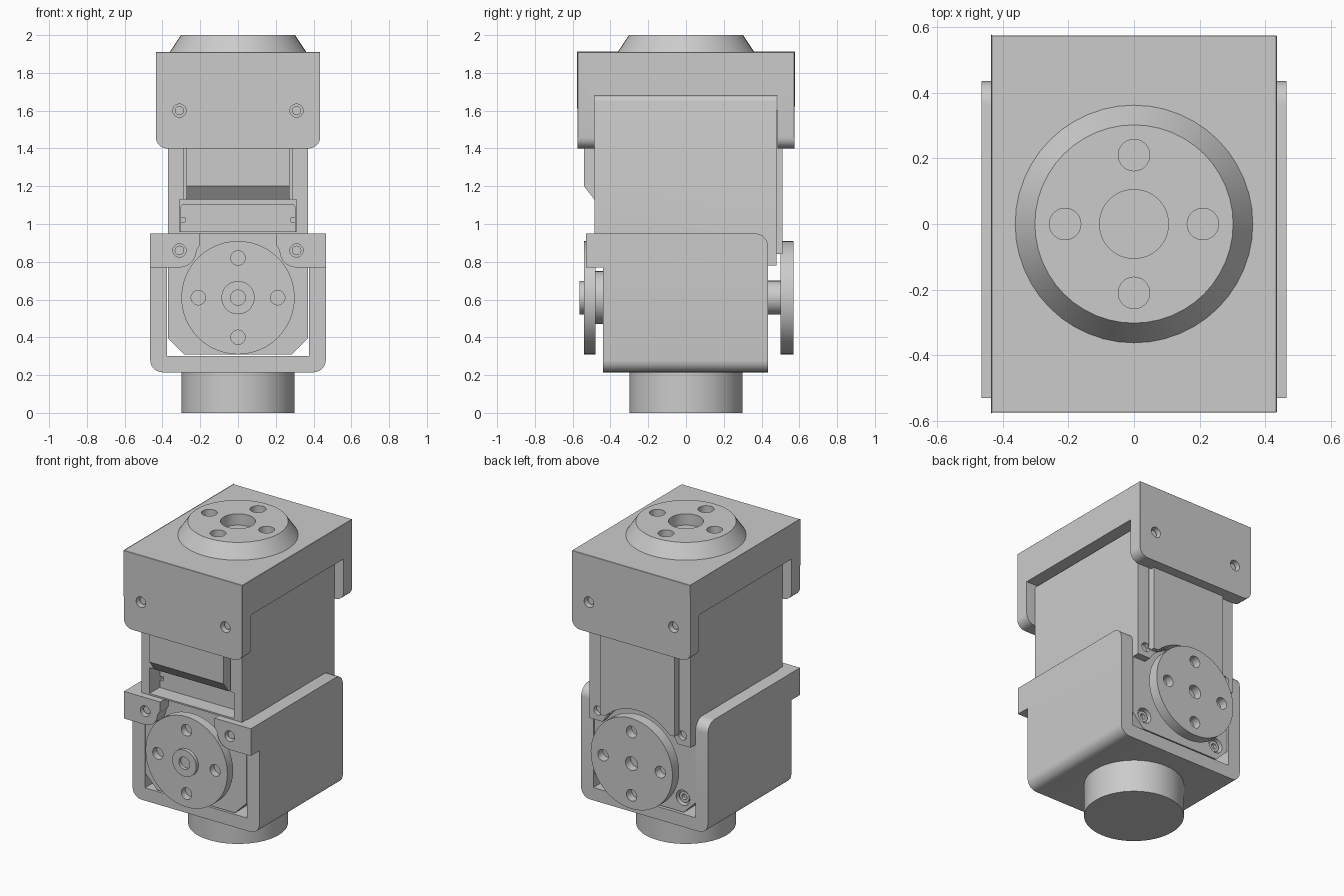
import bpy, bmesh, math
from mathutils import Matrix, Vector

cube = bpy.data.objects.get("Cube")
if cube:
    bpy.data.objects.remove(cube, do_unlink=True)

grey = bpy.data.materials.new("light_grey")
grey.use_nodes = True
COLOUR = (0.6, 0.6, 0.6, 1)
grey.diffuse_color = COLOUR
for node in grey.node_tree.nodes:
    if node.type == 'BSDF_PRINCIPLED':
        node.inputs["Base Color"].default_value = COLOUR
parts = []


def finish(name, bm):
    bmesh.ops.recalc_face_normals(bm, faces=bm.faces)
    mesh = bpy.data.meshes.new(name)
    bm.to_mesh(mesh)
    bm.free()
    mesh.materials.append(grey)
    ob = bpy.data.objects.new(name, mesh)
    bpy.context.collection.objects.link(ob)
    parts.append(ob)
    return ob


def bevel(bm, rule, size, segments=1):
    """Bevel the edges whose two end points satisfy the rule."""
    edges = [e for e in bm.edges if rule(e.verts[0].co, e.verts[1].co)]
    bmesh.ops.bevel(bm, geom=edges, offset=size, segments=segments,
                    profile=0.5, affect='EDGES', clamp_overlap=True)


def prism(points, axis, start, end):
    """Extrude a profile: (y, z) along x, or (x, z) along y."""
    bm = bmesh.new()
    place = (lambda d, p: (d, p[0], p[1])) if axis == 'X' else (lambda d, p: (p[0], d, p[1]))
    a = [bm.verts.new(place(start, p)) for p in points]
    b = [bm.verts.new(place(end, p)) for p in points]
    bm.faces.new(a)
    bm.faces.new(b)
    for i in range(len(a)):
        j = (i + 1) % len(a)
        bm.faces.new((a[i], a[j], b[j], b[i]))
    return bm


def box(x0, x1, y0, y1, z0, z1):
    return prism([(y0, z0), (y1, z0), (y1, z1), (y0, z1)], 'X', x0, x1)


def cylinder(axis, a, b, start, end, r1, r2=None):
    """Cylinder or cone centred on (x, z) along y, or on (x, y) along z."""
    bm = bmesh.new()
    mid = (start + end) / 2
    if axis == 'Y':
        m = Matrix.Translation((a, mid, b)) @ Matrix.Rotation(-math.pi / 2, 4, 'X')
    else:
        m = Matrix.Translation((a, b, mid))
    bmesh.ops.create_cone(bm, cap_ends=True, segments=48, radius1=r1,
                          radius2=r1 if r2 is None else r2,
                          depth=end - start, matrix=m)
    return bm


def cut(ob, cutters):
    """Subtract each cutter, then drop it."""
    for bm in cutters:
        tool = finish("cutter", bm)
        parts.remove(tool)
        tool.hide_render = True
        mod = ob.modifiers.new("cut", 'BOOLEAN')
        mod.operation, mod.solver, mod.object = 'DIFFERENCE', 'EXACT', tool
        bpy.context.view_layer.update()
        mesh = bpy.data.meshes.new_from_object(
            ob.evaluated_get(bpy.context.evaluated_depsgraph_get()))
        ob.modifiers.clear()
        ob.data = mesh
        bpy.data.objects.remove(tool, do_unlink=True)


def near(v, t):
    return abs(v - t) < 0.002


AXLE = 0.61   # height of the pivot
RING = [(0.21, 0), (-0.21, 0), (0, 0.21), (0, -0.21)]

# Base post
finish("base_post", cylinder('Z', 0, 0, 0, 0.25, 0.3))

# U-shaped lower bracket
bm = prism([(-0.465, 0.215), (0.465, 0.215), (0.465, 0.95), (0.375, 0.95),
            (0.375, 0.3), (-0.375, 0.3), (-0.375, 0.95), (-0.465, 0.95)], 'Y', -0.44, 0.435)
bevel(bm, lambda a, b: near(a.z, 0.215) and near(b.z, 0.215) and near(a.x, b.x), 0.065, 6)
bevel(bm, lambda a, b: near(a.z, 0.95) and near(b.z, 0.95)
      and near(a.y, 0.435) and near(b.y, 0.435), 0.07, 6)
finish("lower_bracket", bm)

# Front ears of the bracket, rounded round their screws
for side, name in ((1, "left"), (-1, "right")):
    arc = [(0.31 + 0.09 * math.cos(t), 0.86 + 0.09 * math.sin(t))
           for t in (math.pi * (1 + i / 16) for i in range(9))]
    outline = [(0.2, 0.95), (0.2, 0.89)] + arc + [(0.465, 0.77), (0.465, 0.95)]
    ear = finish(name + "_bracket_ear",
                 prism([(side * x, z) for x, z in outline], 'Y', -0.53, -0.438))
    cut(ear, [cylinder('Y', side * 0.31, 0.86, -0.6, -0.48, 0.035)])
    screw = finish(name + "_ear_screw", cylinder('Y', side * 0.31, 0.86, -0.51, -0.47, 0.025))

# Actuator body
bm = prism([(-0.44, 0.31), (0.43, 0.31), (0.43, 0.78), (0.48, 0.78), (0.48, 1.68),
            (-0.485, 1.68), (-0.485, 0.95), (-0.44, 0.95)], 'X', -0.37, 0.37)
bevel(bm, lambda a, b: near(a.z, 0.31) and near(b.z, 0.31) and near(a.x, b.x), 0.085)
bevel(bm, lambda a, b: near(a.z, 1.68) and near(b.z, 1.68) and near(a.x, b.x), 0.03, 4)
body = finish("actuator_body", bm)
cutters = [
    box(-0.31, 0.31, -0.6, -0.3, 0.96, 1.13),            # socket opening
    box(-0.285, 0.285, -0.6, -0.46, 1.12, 1.62),         # front panel seat
    box(-0.285, 0.285, 0.46, 0.6, 0.85, 1.62),           # back panel seat
    cylinder('Y', 0, AXLE, 0.43, 0.6, 0.325),            # clearance round the back disc
]
for x in (-0.31, 0.31):
    cutters.append(cylinder('Y', x, 0.845, 0.45, 0.6, 0.03))
    cutters.append(cylinder('Y', x * 0.9, 0.405, 0.39, 0.6, 0.05))
cut(body, cutters)

# Screws sunk in the lower back corners
for side, name in ((1, "left"), (-1, "right")):
    screw = finish(name + "_back_screw", cylinder('Y', side * 0.279, 0.405, 0.37, 0.415, 0.036))
    cut(screw, [cylinder('Y', side * 0.279, 0.405, 0.395, 0.5, 0.018)])

# Raised panels and the socket block
finish("front_panel", prism([(-0.42, 1.13), (-0.485, 1.13), (-0.54, 1.2), (-0.54, 1.6),
                             (-0.42, 1.6)], 'X', -0.272, 0.272))
panel = finish("back_panel", box(-0.272, 0.272, 0.42, 0.51, 0.84, 1.6))
cut(panel, [cylinder('Y', 0, AXLE, 0.3, 0.6, 0.33)])
bm = box(-0.305, 0.305, -0.38, -0.28, 0.955, 1.105)
bevel(bm, lambda a, b: near(a.x, b.x) and near(a.z, b.z) and a.z > 1, 0.02, 3)
socket = finish("socket_block", bm)
cut(socket, [box(s * 0.295 - 0.015, s * 0.295 + 0.015, -0.5, -0.34, 1.01, 1.035)
             for s in (-1, 1)])

# Front drive disc with its hub and boss
finish("front_hub", cylinder('Y', 0, AXLE, -0.49, -0.43, 0.14))
disc = finish("front_disc", cylinder('Y', 0, AXLE, -0.54, -0.48, 0.3))
cut(disc, [cylinder('Y', x, AXLE + z, -0.6, -0.495, 0.038) for x, z in RING])
boss = finish("front_boss", cylinder('Y', 0, AXLE, -0.563, -0.53, 0.088))
cut(boss, [cylinder('Y', 0, AXLE, -0.6, -0.535, 0.04)])

# Back idler disc with its hub
finish("back_hub", cylinder('Y', 0, AXLE, 0.42, 0.505, 0.09))
disc = finish("back_disc", cylinder('Y', 0, AXLE, 0.5, 0.57, 0.3))
cut(disc, [cylinder('Y', x, AXLE + z, 0.515, 0.6, 0.038) for x, z in RING]
    + [cylinder('Y', 0, AXLE, 0.515, 0.6, 0.045)])

# Upper bracket: a cap with a front and a back leg
bm = prism([(-0.575, 1.4), (-0.485, 1.4), (-0.485, 1.68), (0.485, 1.68), (0.485, 1.4),
            (0.575, 1.4), (0.575, 1.91), (-0.575, 1.91)], 'X', -0.435, 0.435)
bevel(bm, lambda a, b: near(a.z, 1.4) and near(b.z, 1.4) and near(a.x, b.x), 0.06, 6)
bevel(bm, lambda a, b: (near(a.z, 1.91) and near(b.z, 1.91)) or
      (near(abs(a.x), 0.435) and near(abs(b.x), 0.435)
       and near(abs(a.y), 0.575) and near(a.y, b.y)), 0.03)
cap = finish("upper_bracket", bm)
cut(cap, [cylinder('Y', x, 1.6, y - 0.05, y + 0.05, 0.035)
          for x in (-0.31, 0.31) for y in (-0.575, 0.575)])
for x in (-0.31, 0.31):
    for y in (-0.53, 0.53):
        finish("cap_screw", cylinder('Y', x, 1.6, y - 0.02, y + 0.02, 0.024))

# Conical mounting flange on top
flange = finish("top_flange", cylinder('Z', 0, 0, 1.91, 2.0, 0.362, 0.302))
cut(flange, [cylinder('Z', x, y, 1.925, 2.1, 0.048) for x, y in RING]
    + [cylinder('Z', 0, 0, 1.925, 2.1, 0.105)])

# Smooth the round surfaces, keep the edges sharp
bpy.ops.object.select_all(action='DESELECT')
for ob in parts:
    ob.select_set(True)
bpy.context.view_layer.objects.active = parts[0]
bpy.ops.object.shade_smooth_by_angle(angle=math.radians(25))
